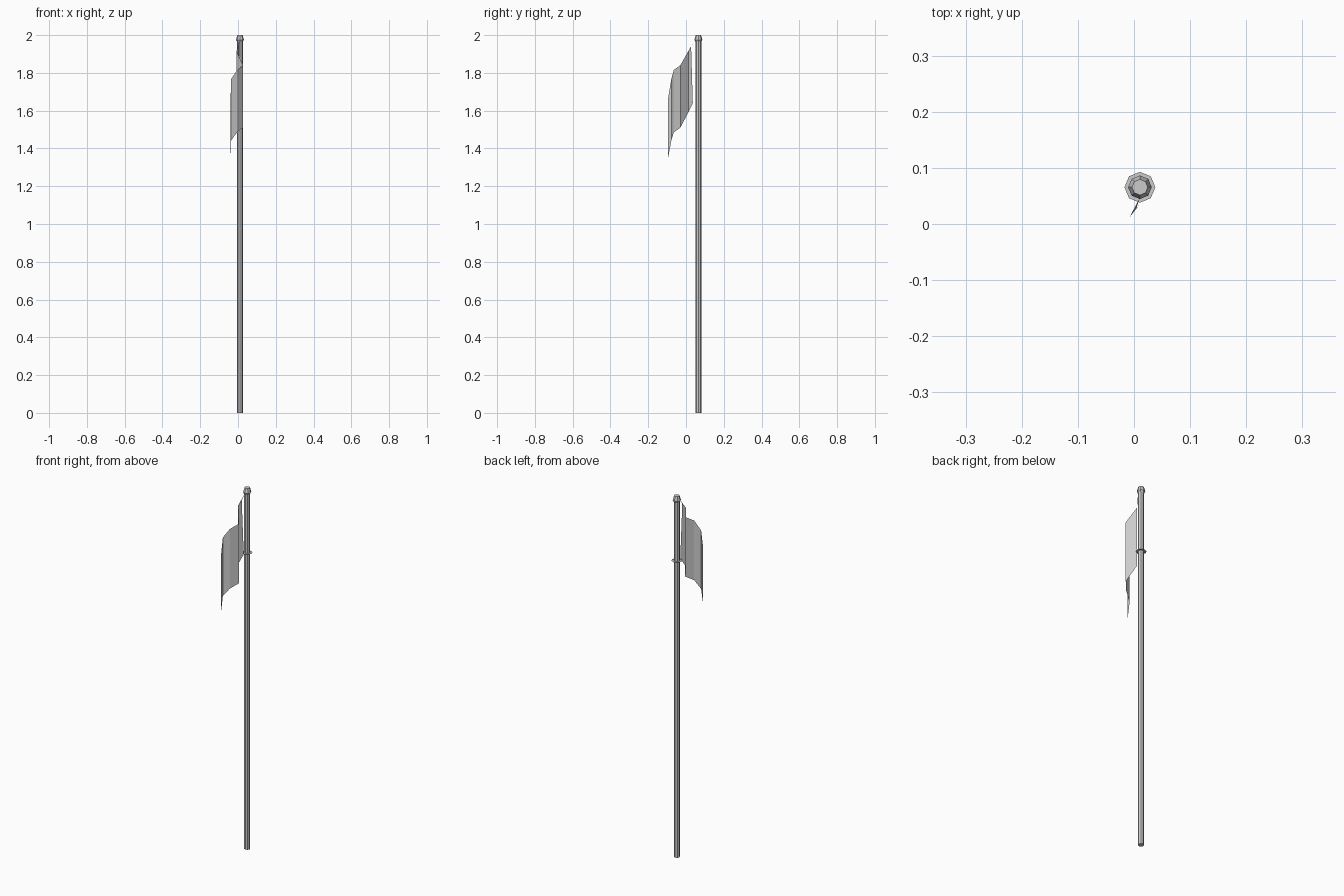
import bpy, math

if "Cube" in bpy.data.objects:
    bpy.data.objects.remove(bpy.data.objects["Cube"])

CX, CY, SIDES = 0.0105, 0.0655, 8


def make(name, verts, faces):
    me = bpy.data.meshes.new(name)
    me.from_pydata(verts, [], faces)
    me.update()
    ob = bpy.data.objects.new(name, me)
    bpy.context.collection.objects.link(ob)
    return ob


def lathe(name, profile, cap=True):
    """Revolve (radius, z) points around the pole axis."""
    n = SIDES
    verts = [(CX + r * math.cos(2 * math.pi * i / n),
              CY + r * math.sin(2 * math.pi * i / n), z)
             for r, z in profile for i in range(n)]
    faces = [(k * n + i, k * n + (i + 1) % n, (k + 1) * n + (i + 1) % n, (k + 1) * n + i)
             for k in range(len(profile) - 1) for i in range(n)]
    if cap:
        faces.append(tuple(reversed(range(n))))
        faces.append(tuple(range(len(verts) - n, len(verts))))
    return make(name, verts, faces)


# Pole with faceted finial
lathe("pole", [(0.0155, 0), (0.0155, 1.97)])
lathe("finial", [(0.0155, 1.965), (0.021, 1.975), (0.014, 2.0)])

# Flat ring holding the lower corner of the flag
lathe("flag_ring", [(0.0275, 1.64), (0.0155, 1.64)], cap=False)

# Drooping folded flag: x, y, top z, bottom z of each fold line
folds = [(-0.008, 0.012, 1.915, 1.59),
         (0.027, -0.03, 1.84, 1.51),
         (-0.005, -0.065, 1.815, 1.485),
         (-0.038, -0.078, 1.765, 1.44),
         (-0.0385, -0.094, 1.67, 1.355)]
verts = [(0.004, 0.027, 1.94), (0.01, 0.036, 1.64)]
for x, y, top, bottom in folds:
    verts += [(x, y, top), (x, y, bottom)]
faces = [(2 * i, 2 * i + 1, 2 * i + 3, 2 * i + 2) for i in range(len(folds))]

# Pulled upper corner reaching the finial
verts.append((0.01, 0.046, 1.975))
faces.append((len(verts) - 1, 0, 2))
make("flag", verts, faces)
